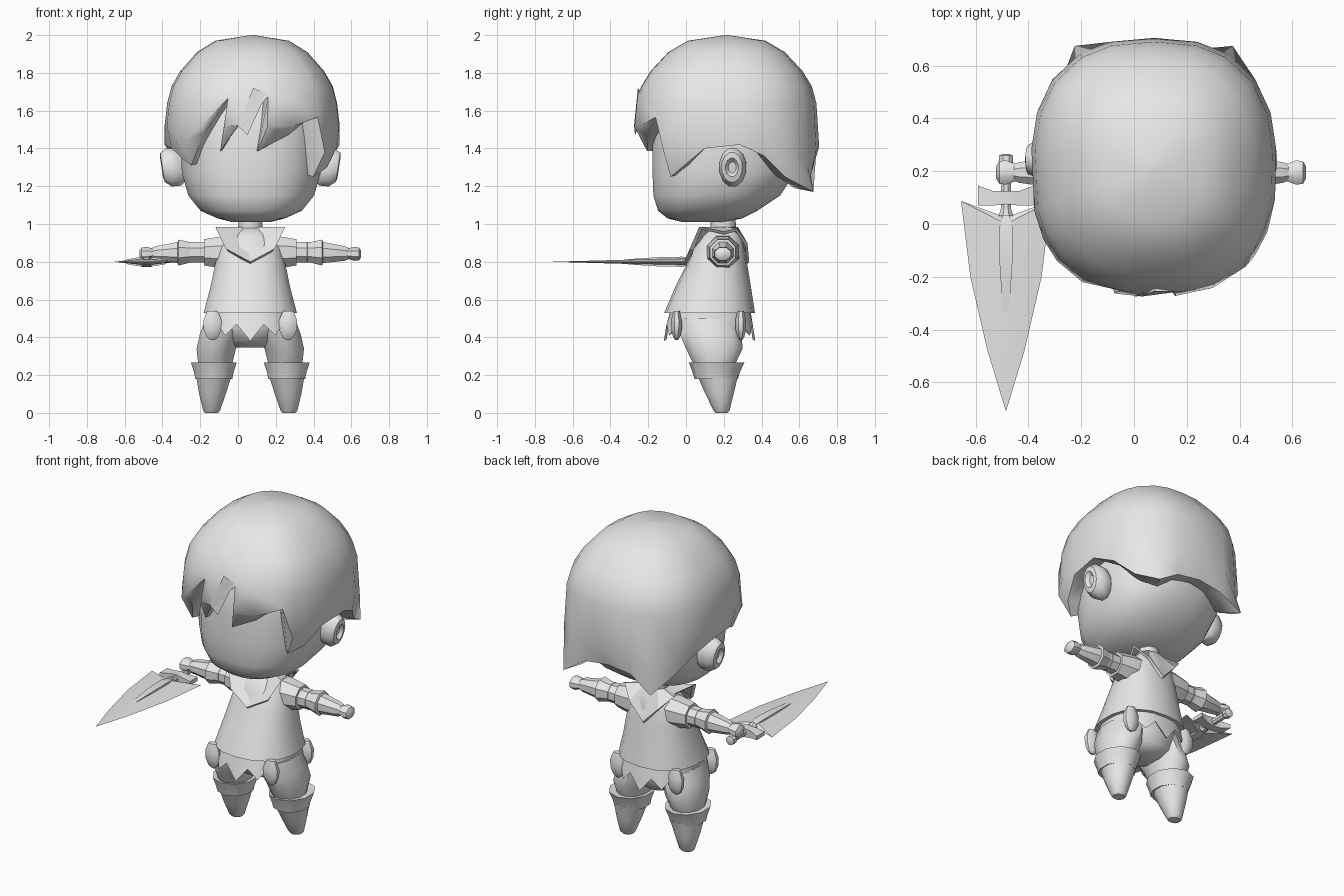
import bpy, math
from mathutils import Vector

if "Cube" in bpy.data.objects:
    bpy.data.objects.remove(bpy.data.objects["Cube"])

CX = 0.065  # the body's own centre line
BODY_Y = 0.2

clay = bpy.data.materials.new("light_grey")
clay.use_nodes = True
grey = (0.8, 0.8, 0.8, 1)
clay.diffuse_color = grey
clay.node_tree.nodes["Principled BSDF"].inputs["Base Color"].default_value = grey


def make(name, verts, faces, angle=40):
    mesh = bpy.data.meshes.new(name)
    mesh.from_pydata([tuple(v) for v in verts], [], faces)
    ob = bpy.data.objects.new(name, mesh)
    bpy.context.collection.objects.link(ob)
    mesh.materials.append(clay)
    bpy.ops.object.select_all(action="DESELECT")
    ob.select_set(True)
    bpy.context.view_layer.objects.active = ob
    bpy.ops.object.mode_set(mode="EDIT")
    bpy.ops.mesh.select_all(action="SELECT")
    bpy.ops.mesh.normals_make_consistent(inside=False)
    bpy.ops.object.mode_set(mode="OBJECT")
    bpy.ops.object.shade_smooth_by_angle(angle=math.radians(angle))
    return ob


def unit(deg, p=2.0):
    """Point on a unit superellipse."""
    a = math.radians(deg)
    c, s = math.cos(a), math.sin(a)
    return (math.copysign(abs(c) ** (2 / p), c), math.copysign(abs(s) ** (2 / p), s))


def skin(name, rows, caps=True, angle=40):
    """Join closed rows of points into a surface."""
    n = len(rows[0])
    verts = [v for row in rows for v in row]
    faces = [(r * n + i, r * n + (i + 1) % n, (r + 1) * n + (i + 1) % n, (r + 1) * n + i)
             for r in range(len(rows) - 1) for i in range(n)]
    if caps:
        faces += [tuple(range(n)), tuple(range(len(verts) - n, len(verts)))]
    return make(name, verts, faces, angle)


def tower(name, rings, n=16, p=2.0, angle=40):
    """Upright loft; each ring is z, centre x, half width, front y, back y."""
    rows = []
    for z, x, w, front, back in rings:
        mid, d = (front + back) / 2, (back - front) / 2
        rows.append([(x + w * u, mid + d * v, z)
                     for u, v in (unit(360 * i / n + 180 / n, p) for i in range(n))])
    return skin(name, rows, angle=angle)


def rod(name, rings, place, n=8, angle=40):
    """Loft along one direction; place maps (along, u, v) to space."""
    rows = [[place(t, r * u, r * v) for u, v in (unit(360 * (i + 0.5) / n) for i in range(n))]
            for t, r in rings]
    return skin(name, rows, angle=angle)


# Head
tower("head", [(1.01, .07, .1, -.02, .2), (1.03, .07, .18, -.1, .3), (1.07, .07, .27, -.15, .38),
               (1.15, .07, .335, -.175, .5), (1.27, .07, .37, -.18, .58), (1.45, .07, .375, -.18, .6),
               (1.65, .07, .36, -.15, .58), (1.82, .07, .25, -.02, .45)], n=24, p=2.4)
tower("neck", [(.9, CX, .07, .13, .27), (1.06, CX, .065, .13, .26)], n=10)

# Hair cap: column angle, rim angle, rim height, rim reach
rim = [(-165, -165, 1.4, .94), (-152, -150, 1.35, .9), (-138, -138, 1.31, .88), (-120, -121, 1.48, .93),
       (-102, -102, 1.66, .97), (-98, -110, 1.385, .86), (-90, -96, 1.52, .95), (-83, -83, 1.67, .97),
       (-79, -88, 1.385, .86), (-65, -68, 1.47, .9), (-45, -47, 1.56, .88), (-36, -40, 1.25, .86),
       (-24, -26, 1.3, .93), (-10, -10, 1.4, .97), (5, 5, 1.42, 1)]
back = [(20, 1.36, .96), (38, 1.25, .93), (58, 1.17, 1.07), (74, 1.26, .94)]
rim += [(a, a, z, f) for a, z, f in back] + [(90, 90, 1.28, .92)]
rim += [(180 - a, 180 - a, z, f) for a, z, f in reversed(back)] + [(175, 175, 1.42, 1)]


def hair_point(angle, f, z):
    u, v = unit(angle, 2.5)
    return (.075 + .465 * f * u, .215 + .49 * f * v, z)


rows = [[hair_point(c[0], f, z) for c in rim]
        for f, z in ((.02, 2.0), (.42, 1.97), (.63, 1.91), (.82, 1.81), (.92, 1.73))]
rows.append([hair_point(c[0], .97, max(1.64, c[2] + .01)) for c in rim])
rows.append([hair_point((c[0] + c[1]) / 2, 1 if c[2] < 1.6 else .97,
                        max(c[2] + .005, min(1.52, c[2] + .13))) for c in rim])
rows.append([hair_point(c[1], c[3], c[2]) for c in rim])
rows.append([hair_point(c[1], c[3] * .78, c[2] + .02) for c in rim])
skin("hair", rows, angle=50)
make("loose_fringe_lock", [(0, -.275, 1.52), (.08, -.255, 1.72), (.15, -.255, 1.69), (.05, -.27, 1.47),
                           (.07, -.2, 1.65)],
     [(0, 1, 2, 3), (0, 1, 4), (1, 2, 4), (2, 3, 4), (3, 0, 4)])

# Ears: rounded outer shell with a recessed inside
for side, s in (("left", 1), ("right", -1)):
    shape = [(.33, .05), (.38, .1), (.43, .105), (.465, .08), (.47, .05), (.45, .03)]
    rod(side + "_ear", shape,
        lambda t, u, v: (CX + s * (t + .15 * v), .25 + .7 * u - .1 * (t - .4), 1.3 + v), n=12)

# Tunic and its pointed collar
tower("tunic", [(.53, CX, .25, -.115, .365), (.66, CX, .215, -.06, .345), (.78, CX, .19, 0, .325),
                (.88, CX, .165, .04, .31), (.94, CX, .12, .08, .295), (.98, CX, .07, .13, .27)],
      n=18, p=2.3)
collar = [(-90, 0, .8, -.01), (-55, .13, .87, .02), (-38, .185, .985, .07), (0, .13, .96, .2),
          (40, .17, .975, .27), (62, .1, .9, .325), (90, 0, .8, .335)]
outer = [(CX + w, y, z) for a, w, z, y in collar]
outer += [(CX - w, y, z) for a, w, z, y in reversed(collar[1:-1])]
inner = []
for i, (x, y, z) in enumerate(outer):
    d = Vector((x - CX, y - BODY_Y)).normalized() * .075
    inner.append((CX + d.x, BODY_Y + d.y, .985 if i else .93))
under = [(CX + .9 * (x - CX), BODY_Y + .9 * (y - BODY_Y), z - .015) for x, y, z in outer]
skin("collar", [inner, outer, under], caps=False, angle=25)

# Arms
for side, s in (("left", 1), ("right", -1)):
    def along(t, u, v):
        return (CX + s * t, BODY_Y - .005 + u, .85 - .04 * max(0, t - .35) + v)

    rod(side + "_sleeve", [(.09, .095), (.16, .09), (.245, .075), (.245, .06)], along)
    rod(side + "_upper_arm", [(.2, .06), (.32, .058)], along)
    rod(side + "_forearm_wrap", [(.3, .06), (.305, .055), (.38, .074), (.385, .06), (.5, .042), (.52, .033)], along)
    rod(side + "_hand", [(.48, .034), (.515, .036), (.55, .05), (.575, .046), (.587, .025)],
        lambda t, u, v: along(t, u, .8 * v))

# Skirt of pointed flaps under the tunic
N = 24
tops, hems = [], []
for i in range(N):
    a = 360 * i / N
    u, v = unit(a, 2.3)
    flare = 1.0 if i % 2 else 1.03
    depth = .47 if i % 2 else (.38 if i % 6 == 0 else .41)
    tops.append((CX + .225 * u, .13 + .21 * v, .55))
    hems.append((CX + .235 * flare * u, .125 + .235 * flare * v, depth))
inside = [(CX + .94 * (x - CX), .125 + .94 * (y - .125), z + .01) for x, y, z in hems]
skin("skirt_flaps", [tops, hems, inside], caps=False, angle=30)

# Rounded pouches hanging over the hips
for x in (-.2, .2):
    for front, y in (("front", -.05), ("back", .29)):
        rod(("left_" if x > 0 else "right_") + front + "_pouch",
            [(.54, .03), (.49, .052), (.44, .05), (.4, .032), (.385, .012)],
            lambda t, u, v: (CX + x + u, y + .6 * v, t))

# Hips, legs, boot cuffs and boots
tower("hips", [(.345, CX, .09, .06, .25), (.38, CX, .17, .0, .29), (.45, CX, .215, -.045, .31),
               (.56, CX, .22, -.05, .32)], n=16)
for side, s in (("left", 1), ("right", -1)):
    def leg(name, rings, n=12):
        tower(side + name, [(z, CX + s * x, w, f, b) for z, x, w, f, b in rings], n=n)

    leg("_trouser_leg", [(.2, .19, .085, .07, .25), (.27, .185, .095, .03, .27), (.34, .18, .108, -.005, .305),
                         (.42, .155, .115, -.04, .3), (.5, .13, .11, -.05, .28)])
    leg("_boot_cuff", [(.185, .193, .07, .07, .25), (.18, .193, .103, .045, .275), (.215, .193, .11, .035, .285),
                       (.268, .193, .128, .015, .31), (.262, .193, .09, .06, .26)], n=10)
    leg("_boot", [(0, .205, .036, .155, .22), (.012, .205, .046, .145, .232), (.1, .2, .073, .1, .255),
                  (.2, .193, .098, .055, .28)])

# Sword held level in the right hand, pointing forward
SX, SZ = -.485, .8
half = [(.0, .025), (.17, .087), (.135, -.2), (.07, -.48)]
edge = [(SX + x, y, SZ) for x, y in half] + [(SX, -.71, SZ)]
edge += [(SX - x, y, SZ) for x, y in reversed(half[1:])]
ridge = [(SX, .0, SZ + .02), (SX, .0, SZ - .02)]
m = len(edge)
make("sword_blade", edge + ridge,
     [(i, (i + 1) % m, m + k) for i in range(m) for k in (0, 1)], angle=25)


def forward(t, u, v):
    return (SX + u, t, SZ + v)


rod("sword_core", [(.03, .02), (-.02, .038), (-.15, .034), (-.3, .02), (-.39, .003)], forward, n=4, angle=20)
rod("sword_grip", [(.03, .03), (.06, .02), (.22, .02), (.235, .03), (.26, .028), (.265, .012)],
    forward, angle=30)
guard = [(-.105, .145, .07, .012), (-.05, .125, .07, .022), (0, .125, .075, .028),
         (.05, .125, .07, .022), (.105, .145, .07, .012)]
skin("sword_guard", [[(SX + x, y, SZ + z) for y, z in ((b, -h), (b, h), (f, h), (f, -h))]
                     for x, b, f, h in guard], angle=20)
